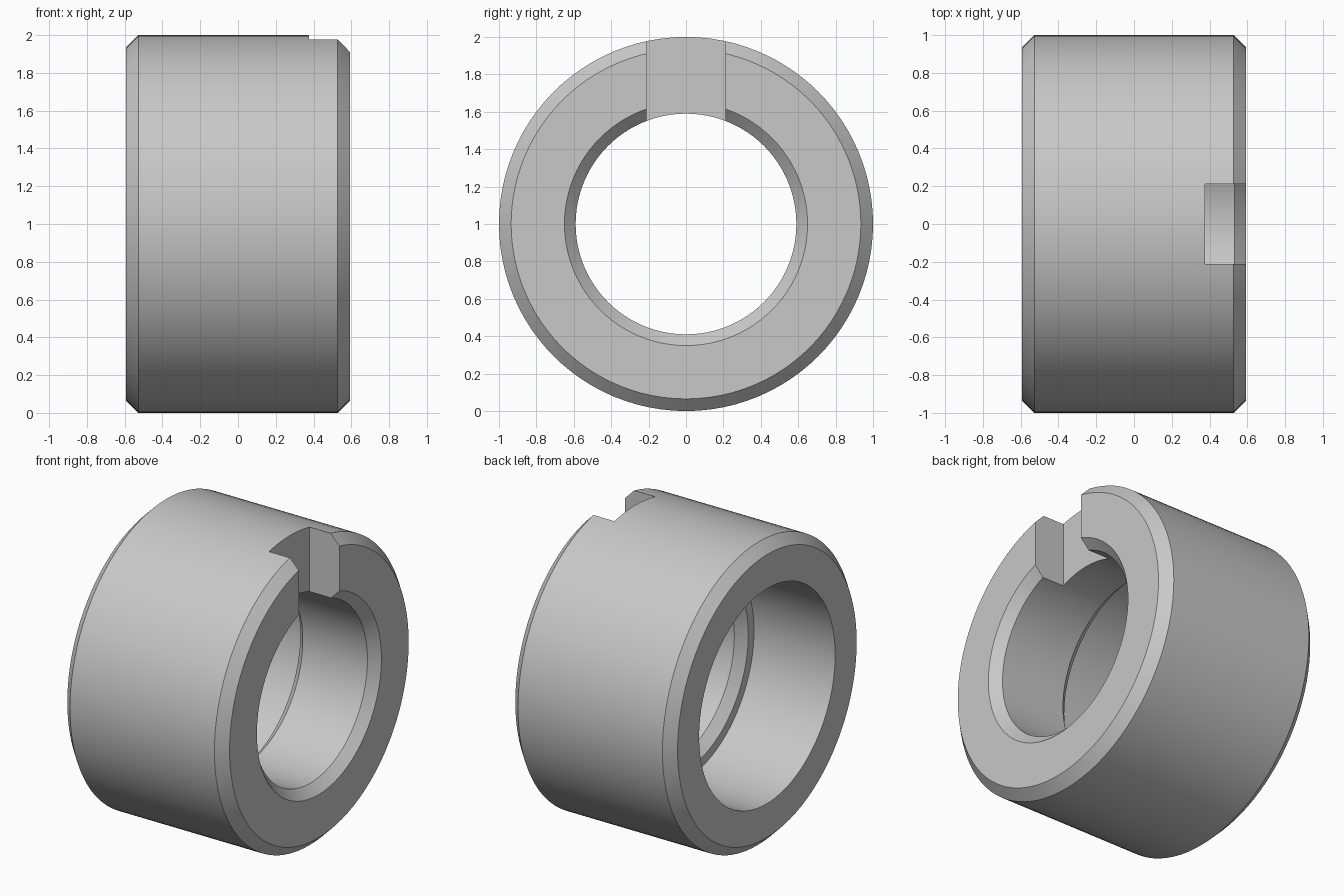
import bpy
import bmesh
from math import radians, tau
from mathutils import Vector

cube = bpy.data.objects.get("Cube")
if cube:
    bpy.data.objects.remove(cube, do_unlink=True)

HALF = 0.593      # half the collar length
CH = 0.065        # outer chamfer
BORE = 0.59       # narrow bore radius
LIP = 0.06        # bore chamfer
COUNTER = 0.71    # wide bore radius
SEGMENTS = 96

steel = bpy.data.materials.new("steel grey")
steel.use_nodes = True
colour = (0.58, 0.58, 0.58, 1)
steel.diffuse_color = colour
steel.node_tree.nodes["Principled BSDF"].inputs["Base Color"].default_value = colour


def make_object(name, bm):
    bmesh.ops.recalc_face_normals(bm, faces=bm.faces[:])
    mesh = bpy.data.meshes.new(name)
    bm.to_mesh(mesh)
    bm.free()
    obj = bpy.data.objects.new(name, mesh)
    bpy.context.collection.objects.link(obj)
    mesh.materials.append(steel)
    return obj


# Collar: closed wall section (x, radius) spun around the x axis
section = [
    (-HALF, COUNTER), (-HALF, 1 - CH), (-HALF + CH, 1), (HALF - CH, 1),
    (HALF, 1 - CH), (HALF, BORE + LIP), (HALF - LIP, BORE),
    (LIP, BORE), (0, BORE + LIP), (0, COUNTER),
]
bm = bmesh.new()
ring = [bm.verts.new((x, 0, r)) for x, r in section]
edges = [bm.edges.new((ring[i - 1], ring[i])) for i in range(len(ring))]
bmesh.ops.spin(bm, geom=ring + edges, cent=(0, 0, 0), axis=(1, 0, 0),
               angle=tau, steps=SEGMENTS, use_merge=False)
bmesh.ops.remove_doubles(bm, verts=bm.verts[:], dist=0.0005)
bmesh.ops.translate(bm, verts=bm.verts[:], vec=Vector((0, 0, 1)))
collar = make_object("slotted_collar", bm)

# Key slot cut through the top of the wall at one end
bm = bmesh.new()
bmesh.ops.create_cube(bm, size=1)
bmesh.ops.scale(bm, verts=bm.verts[:], vec=(0.5, 0.424, 1))
bmesh.ops.translate(bm, verts=bm.verts[:], vec=(0.375 + 0.25, 0, 1.8))
cutter = make_object("slot_cutter", bm)
cutter.hide_render = True

cut = collar.modifiers.new("key slot", "BOOLEAN")
cut.operation = "DIFFERENCE"
cut.solver = "EXACT"
cut.object = cutter

bpy.ops.object.select_all(action="DESELECT")
collar.select_set(True)
bpy.context.view_layer.objects.active = collar
bpy.ops.object.modifier_apply(modifier=cut.name)
bpy.data.objects.remove(cutter, do_unlink=True)
bpy.ops.object.shade_smooth_by_angle(angle=radians(25))
